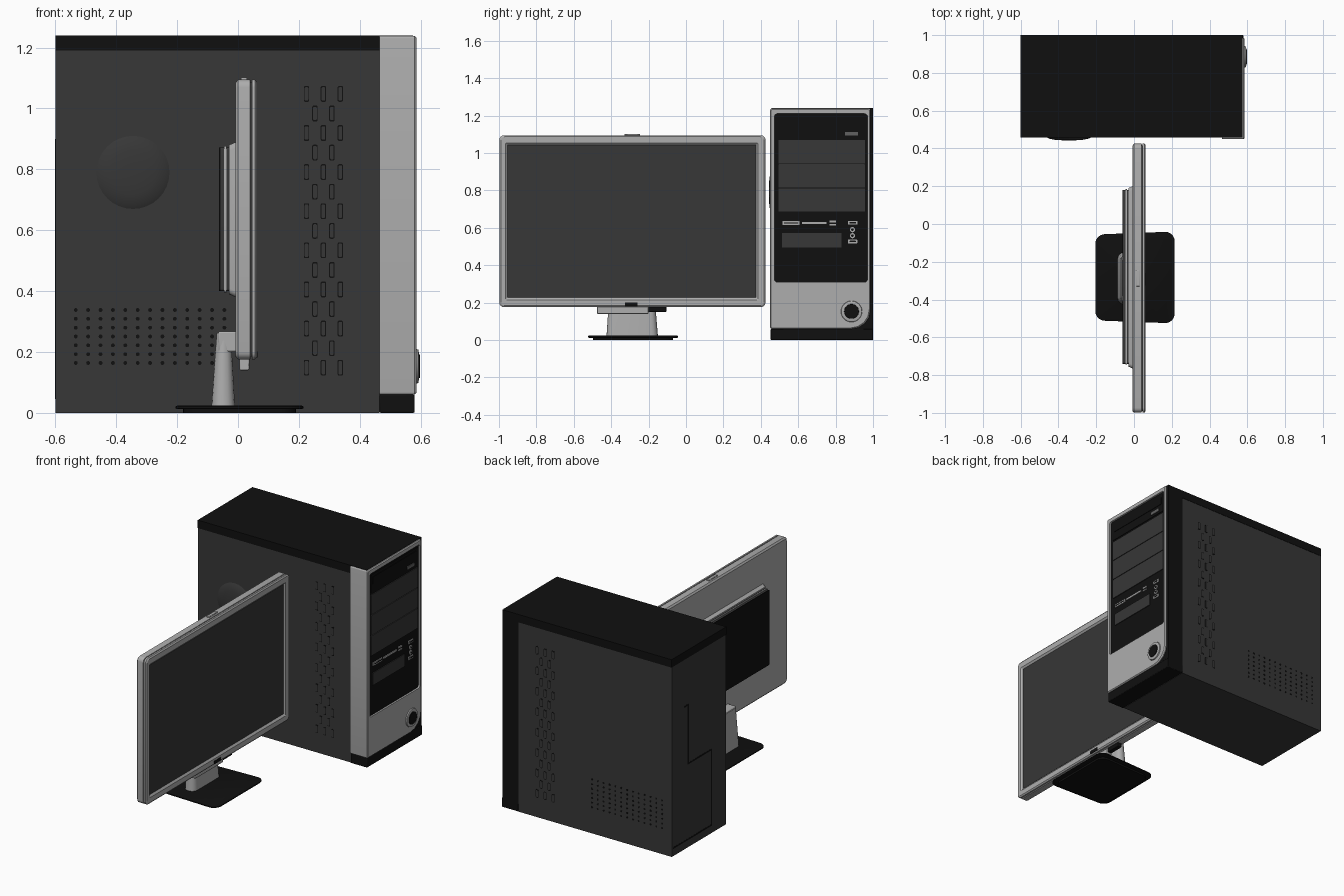
import bpy, bmesh, math
from mathutils import Vector

cube = bpy.data.objects.get("Cube")
if cube:
    bpy.data.objects.remove(cube, do_unlink=True)


def material(name, value):
    m = bpy.data.materials.new(name)
    m.use_nodes = True
    color = (value, value, value, 1)
    m.diffuse_color = color
    m.node_tree.nodes["Principled BSDF"].inputs["Base Color"].default_value = color
    return m


LIGHT = material("light grey", 0.42)
MID = material("mid grey", 0.12)
DARK = material("dark grey", 0.038)
BLACK = material("black", 0.005)
parts = []


def place(axis, u, v, d):
    return {"x": Vector((d, u, v)), "y": Vector((u, d, v)), "z": Vector((u, v, d))}[axis]


def rrect(u0, u1, v0, v1, r=0.002, n=4):
    """Rounded rectangle; r is one radius or four, from lower left anticlockwise."""
    rs = r if isinstance(r, tuple) else (r,) * 4
    corners = ((u0, v0, 1, 1), (u1, v0, -1, 1), (u1, v1, -1, -1), (u0, v1, 1, -1))
    pts = []
    for i, (u, v, su, sv) in enumerate(corners):
        for k in range(n + 1):
            a = math.pi * (1 + i / 2 + k / (2 * n))
            pts.append((u + rs[i] * (su + math.cos(a)), v + rs[i] * (sv + math.sin(a))))
    return pts


def oval(u, v, ru, rv=None, n=32):
    rv = rv or ru
    return [(u + ru * math.cos(math.tau * k / n), v + rv * math.sin(math.tau * k / n))
            for k in range(n)]


def add_loft(bm, axis, rings, cap=True):
    loops = [[bm.verts.new(place(axis, u, v, d)) for u, v in pts] for pts, d in rings]
    for a, b in zip(loops, loops[1:]):
        for i in range(len(a)):
            j = (i + 1) % len(a)
            bm.faces.new((a[i], a[j], b[j], b[i]))
    if cap:
        bm.faces.new(loops[0])
        bm.faces.new(loops[-1])


def finish(name, bm, mat):
    bmesh.ops.recalc_face_normals(bm, faces=bm.faces[:])
    mesh = bpy.data.meshes.new(name)
    bm.to_mesh(mesh)
    bm.free()
    mesh.materials.append(mat)
    ob = bpy.data.objects.new(name, mesh)
    bpy.context.collection.objects.link(ob)
    parts.append(ob)
    return ob


def loft(name, axis, rings, mat, cap=True):
    bm = bmesh.new()
    add_loft(bm, axis, rings, cap)
    return finish(name, bm, mat)


def slabs(name, axis, outlines, d0, d1, mat):
    bm = bmesh.new()
    for pts in outlines:
        add_loft(bm, axis, [(pts, d0), (pts, d1)])
    return finish(name, bm, mat)


def box(name, x0, x1, y0, y1, z0, z1, mat, bevel=0):
    ob = slabs(name, "z", [[(x0, y0), (x1, y0), (x1, y1), (x0, y1)]], z0, z1, mat)
    if bevel:
        mod = ob.modifiers.new("bevel", "BEVEL")
        mod.width, mod.segments = bevel, 2
    return ob


# Tower case
box("case_body", -0.6, 0.465, 0.46, 0.998, 0, 1.19, DARK)
box("case_top", -0.6, 0.465, 0.457, 1, 1.19, 1.24, BLACK)
box("front_core", 0.465, 0.575, 0.457, 1, 0.05, 1.24, BLACK)
box("front_base", 0.465, 0.58, 0.453, 1, 0, 0.06, BLACK, 0.004)

# Light front surround with a window for the drive panel
radii = (0.008, 0.1, 0.008, 0.008)
outer = rrect(0.45, 0.985, 0.06, 1.238, radii)
lip = rrect(0.455, 0.98, 0.065, 1.233, radii)
window = rrect(0.473, 0.97, 0.31, 1.21, 0.015)
loft("front_surround", "x", [(outer, 0.465), (outer, 0.58), (lip, 0.586),
                             (window, 0.586), (window, 0.574)], LIGHT, cap=False)

# Drive bays and panel details
slabs("bay_covers", "x", [rrect(0.495, 0.957, z, z + 0.125) for z in (0.686, 0.815, 0.944)],
      0.574, 0.58, DARK)
slabs("disc_drive", "x", [rrect(0.495, 0.957, 1.08, 1.195)], 0.574, 0.579, BLACK)
slabs("disc_tray", "x", [rrect(0.51, 0.94, 1.132, 1.178)], 0.574, 0.582, BLACK)
slabs("drive_button", "x", [rrect(0.85, 0.92, 1.094, 1.112)], 0.574, 0.583, MID)
slabs("lower_bay", "x", [rrect(0.512, 0.832, 0.495, 0.572)], 0.574, 0.58, DARK)
slabs("card_slots", "x", [rrect(0.515, 0.608, 0.615, 0.636), rrect(0.62, 0.752, 0.62, 0.632),
                          rrect(0.767, 0.803, 0.628, 0.639), rrect(0.767, 0.803, 0.612, 0.62)],
      0.574, 0.58, LIGHT)
slabs("card_slot_gap", "x", [rrect(0.525, 0.598, 0.622, 0.629)], 0.58, 0.581, BLACK)
slabs("data_ports", "x", [rrect(0.866, 0.916, z, z + 0.02) for z in (0.617, 0.517)],
      0.574, 0.58, LIGHT)
slabs("data_port_gaps", "x", [rrect(0.874, 0.908, z, z + 0.008) for z in (0.623, 0.523)],
      0.58, 0.581, BLACK)
slabs("audio_jacks", "x", [oval(0.89, z, 0.014) for z in (0.59, 0.558)], 0.574, 0.58, LIGHT)
slabs("audio_jack_holes", "x", [oval(0.89, z, 0.007) for z in (0.59, 0.558)], 0.58, 0.581, BLACK)

# Power button
loft("power_ring", "x", [(oval(0.885, 0.153, 0.058), 0.582), (oval(0.885, 0.153, 0.055), 0.592),
                         (oval(0.885, 0.153, 0.042), 0.595)], LIGHT)
loft("power_button", "x", [(oval(0.885, 0.153, 0.041), 0.59),
                           (oval(0.885, 0.153, 0.038), 0.598)], BLACK)

# Side vents on both panels
slots = []
for column in range(5):
    odd = column % 2
    for row in range(8 - odd):
        slots.append((0.225 + 0.0278 * column, 1.048 - 0.0645 * odd - 0.1285 * row))
holes = [oval(-0.533 + 0.0407 * i, 0.164 + 0.029 * j, 0.0065, n=10)
         for i in range(13) for j in range(7)]
for side, y, out in (("right", 0.46, -1), ("left", 0.998, 1)):
    slabs(side + "_vent_rims", "y", [rrect(x - 0.009, x + 0.009, z - 0.026, z + 0.026, 0.005)
                                     for x, z in slots], y, y + 0.001 * out, BLACK)
    slabs(side + "_vent_slots", "y", [rrect(x - 0.006, x + 0.006, z - 0.022, z + 0.022, 0.004)
                                      for x, z in slots], y, y + 0.002 * out, DARK)
    slabs(side + "_vent_holes", "y", holes, y, y + 0.001 * out, BLACK)

# Shallow dome on one side panel
loft("side_dome", "y", [(oval(-0.345, 0.79, r), y) for r, y in
                        ((0.12, 0.46), (0.105, 0.452), (0.075, 0.446), (0.035, 0.443))], DARK)

# Rear panel seams
slabs("rear_seams", "x", [rrect(0.83, 0.842, 0.52, 0.9), rrect(0.6, 0.842, 0.52, 0.53),
                          rrect(0.6, 0.61, 0.05, 0.53), rrect(0.6, 0.985, 0.045, 0.055),
                          rrect(0.83, 0.87, 0.89, 0.9)], -0.601, -0.599, BLACK)

# Monitor housing, bezel and screen
back = rrect(-0.99, 0.415, 0.185, 1.085, 0.02)
full = rrect(-0.998, 0.425, 0.176, 1.095, 0.025)
loft("monitor_housing", "x", [(back, -0.008), (full, 0), (full, 0.04), (back, 0.042)], LIGHT)
loft("monitor_groove", "x", [(back, 0.041), (back, 0.046)], MID)
inner = rrect(-0.955, 0.375, 0.228, 1.042, 0.003)
loft("monitor_bezel", "x", [(back, 0.045), (full, 0.046), (full, 0.056),
                            (rrect(-0.99, 0.417, 0.184, 1.087, 0.02), 0.062),
                            (rrect(-0.965, 0.385, 0.215, 1.053, 0.006), 0.062),
                            (inner, 0.052)], LIGHT, cap=False)
slabs("screen", "x", [inner], 0.044, 0.053, DARK)
slabs("power_indicator", "x", [rrect(-0.325, -0.26, 0.182, 0.202)], 0.06, 0.064, BLACK)
box("top_sensor", 0.01, 0.03, -0.33, -0.245, 1.09, 1.102, LIGHT, 0.003)

# Rear bulge of the monitor
loft("rear_bulge", "x", [(rrect(-0.765, 0.2, 0.38, 0.89, 0.02), -0.007),
                         (rrect(-0.755, 0.19, 0.39, 0.88, 0.02), -0.03)], LIGHT)
rear = rrect(-0.74, 0.18, 0.4, 0.872, 0.008)
slabs("rear_cover", "x", [rear], -0.058, -0.028, DARK)
slabs("rear_trim", "x", [rrect(-0.744, 0.184, 0.396, 0.876, 0.008)], -0.046, -0.038, LIGHT)
slabs("rear_plate", "x", [rear], -0.062, -0.058, BLACK)

# Stand
box("control_bar", 0.005, 0.037, -0.475, -0.2, 0.14, 0.18, LIGHT, 0.004)
box("control_buttons", 0.008, 0.035, -0.2, -0.105, 0.15, 0.18, BLACK, 0.003)
box("hinge_bracket", -0.065, 0.003, -0.41, -0.17, 0.2, 0.268, LIGHT, 0.006)
loft("stand_neck", "z", [(rrect(-0.087, -0.01, -0.425, -0.15, 0.035), 0.02),
                         (rrect(-0.075, -0.02, -0.413, -0.165, 0.026), 0.2),
                         (rrect(-0.07, -0.025, -0.408, -0.17, 0.02), 0.262)], LIGHT)


def base_outline(inset):
    pts = rrect(-0.205 + inset, 0.215 - inset, -0.235 + inset, 0.235 - inset, 0.05, 6)
    return [(x, -0.283 + y * (1 + 0.16 * x)) for x, y in pts]


loft("stand_base", "z", [(base_outline(0.005), 0.012), (base_outline(0), 0.015),
                         (base_outline(0), 0.021), (base_outline(0.005), 0.024)], BLACK)
slabs("base_pad", "z", [base_outline(0.025)], 0, 0.013, BLACK)

# Smooth shading with sharp edges kept
bpy.ops.object.select_all(action="DESELECT")
for ob in parts:
    ob.select_set(True)
bpy.context.view_layer.objects.active = parts[0]
bpy.ops.object.shade_smooth_by_angle(angle=math.radians(30))
